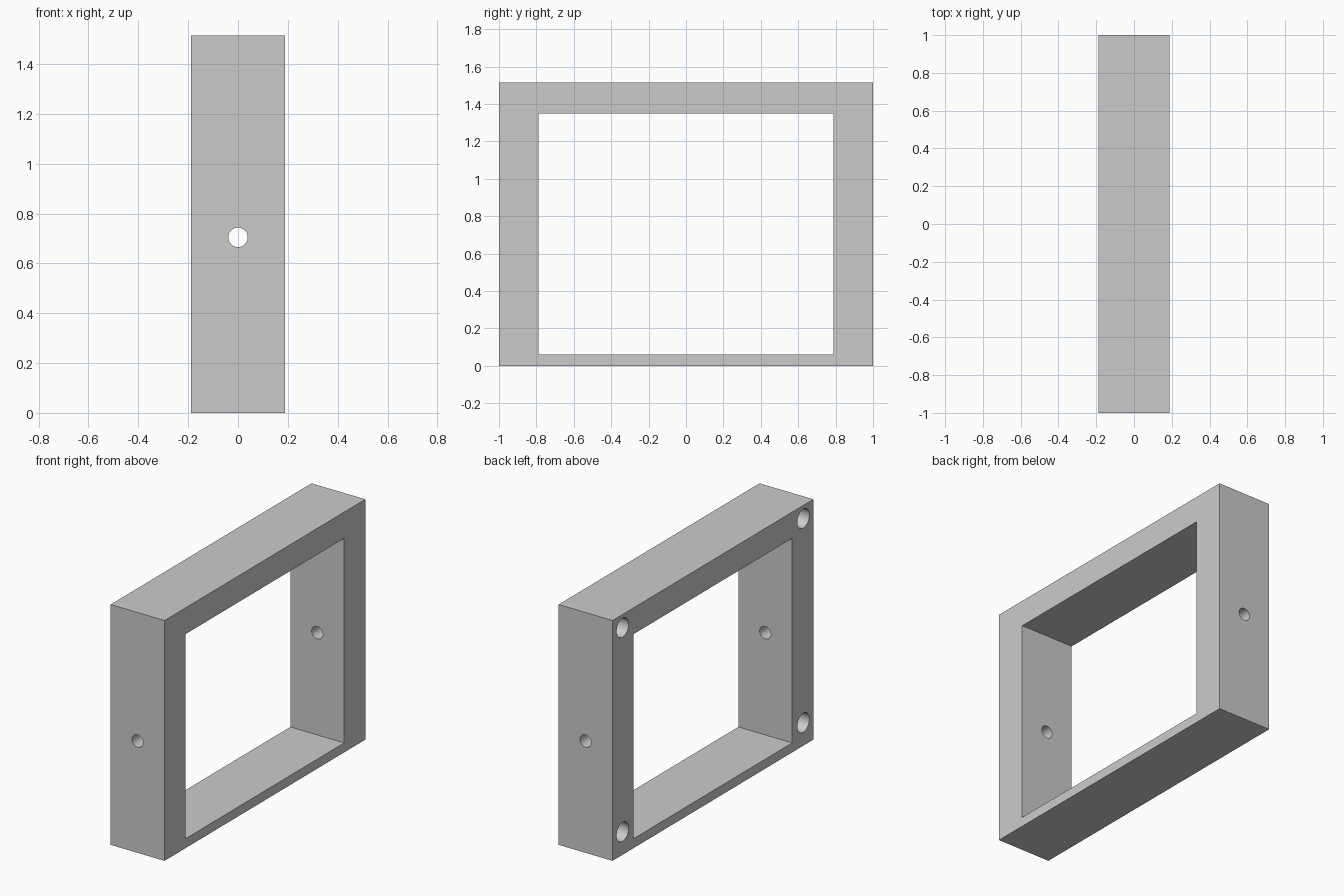
import bpy
from math import pi
from mathutils import Vector

cube = bpy.data.objects.get("Cube")
if cube:
    bpy.data.objects.remove(cube, do_unlink=True)

HALF_X, HALF_Y, HEIGHT = 0.188, 1.0, 1.515
OPEN_Y, OPEN_LOW, OPEN_HIGH = 0.789, 0.06, 1.349
OPEN_MID = (OPEN_LOW + OPEN_HIGH) / 2

# Plain grey finish
grey = bpy.data.materials.new("plain_grey")
grey.use_nodes = True
colour = (0.6, 0.6, 0.6, 1)
grey.diffuse_color = colour
grey.node_tree.nodes["Principled BSDF"].inputs["Base Color"].default_value = colour


def box(name, low, high):
    low, high = Vector(low), Vector(high)
    bpy.ops.mesh.primitive_cube_add(size=1, location=(low + high) / 2)
    ob = bpy.context.object
    ob.name = name
    ob.scale = high - low
    bpy.ops.object.transform_apply(location=True, rotation=True, scale=True)
    ob.data.materials.append(grey)
    return ob


def rod(name, radius, length, centre, rotation):
    bpy.ops.mesh.primitive_cylinder_add(vertices=48, radius=radius, depth=length,
                                        location=centre, rotation=rotation)
    ob = bpy.context.object
    ob.name = name
    ob.data.materials.append(grey)
    return ob


def cut(target, cutter):
    mod = target.modifiers.new(cutter.name, "BOOLEAN")
    mod.operation = "DIFFERENCE"
    mod.solver = "EXACT"
    mod.object = cutter
    bpy.context.view_layer.objects.active = target
    bpy.ops.object.modifier_apply(modifier=mod.name)
    bpy.data.objects.remove(cutter, do_unlink=True)


# Rectangular frame with its window opening
frame = box("frame", (-HALF_X, -HALF_Y, 0), (HALF_X, HALF_Y, HEIGHT))
cut(frame, box("opening_cutter", (-HALF_X * 2, -OPEN_Y, OPEN_LOW),
               (HALF_X * 2, OPEN_Y, OPEN_HIGH)))

# Cable hole through both upright walls
cut(frame, rod("cable_hole_cutter", 0.039, 3, (0, 0, OPEN_MID), (pi / 2, 0, 0)))

# Blind corner holes in one broad face
DEPTH = 0.25
for y in (-0.9, 0.9):
    for z in (0.145, 1.432):
        cut(frame, rod("corner_hole_cutter", 0.06, DEPTH * 2,
                       (-HALF_X, y, z), (0, pi / 2, 0)))

# Smooth hole walls, crisp frame edges
bpy.ops.object.select_all(action="DESELECT")
frame.select_set(True)
bpy.context.view_layer.objects.active = frame
bpy.ops.object.shade_smooth_by_angle(angle=pi / 6)
